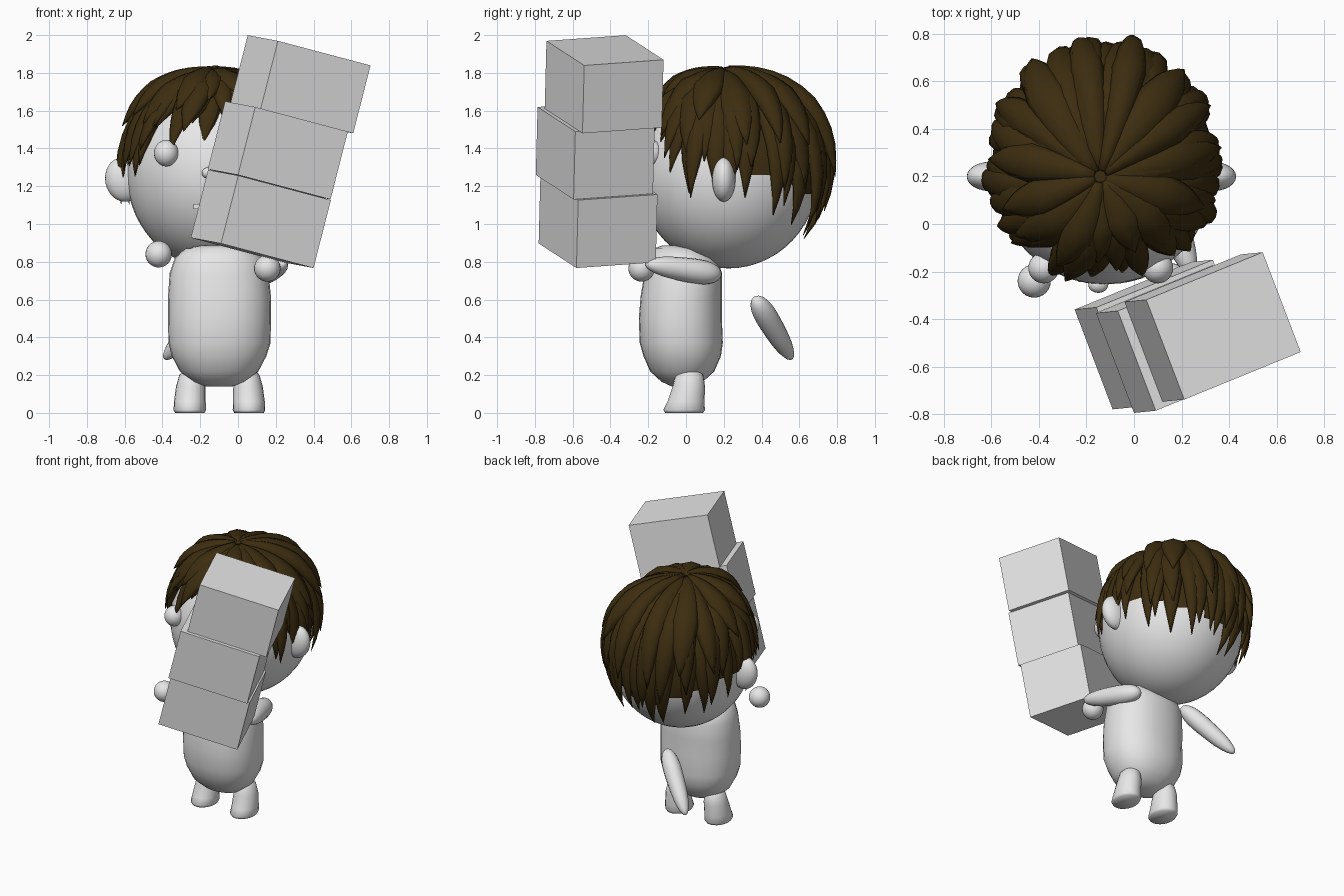
import bpy, bmesh, math, random
from mathutils import Vector, Matrix

if "Cube" in bpy.data.objects:
    bpy.data.objects.remove(bpy.data.objects["Cube"])

random.seed(4)


def material(name, rgb):
    m = bpy.data.materials.new(name)
    m.diffuse_color = (*rgb, 1)
    m.use_nodes = True
    m.node_tree.nodes["Principled BSDF"].inputs["Base Color"].default_value = m.diffuse_color
    return m


GREY = material("light_grey", (0.8, 0.8, 0.8))
BROWN = material("dark_brown", (0.045, 0.026, 0.005))


def finish(name, bm, mat, smooth=True):
    bmesh.ops.recalc_face_normals(bm, faces=bm.faces)
    for f in bm.faces:
        f.smooth = smooth
    me = bpy.data.meshes.new(name)
    bm.to_mesh(me)
    bm.free()
    me.materials.append(mat)
    ob = bpy.data.objects.new(name, me)
    bpy.context.collection.objects.link(ob)
    return ob


def ellipsoid(name, loc, radii, rot=None, seg=24, rings=16, taper=None):
    bm = bmesh.new()
    bmesh.ops.create_uvsphere(bm, u_segments=seg, v_segments=rings, radius=1)
    if taper is not None:  # fuller, tapered sausage
        for v in bm.verts:
            z = v.co.z
            if abs(z) < 0.999:
                k = math.sqrt((1 - abs(z) ** 3) / (1 - z * z)) * (1 - taper * z)
                v.co.x *= k
                v.co.y *= k
    mat = Matrix.Translation(loc) @ (rot or Matrix()) @ Matrix.Diagonal((*radii, 1))
    bmesh.ops.transform(bm, matrix=mat, verts=bm.verts)
    return finish(name, bm, GREY)


def skin(bm, rings):
    """Bridge consecutive rings of points and cap both ends."""
    loops = [[bm.verts.new(p) for p in r] for r in rings]
    n = len(loops[0])
    for a, b in zip(loops, loops[1:]):
        for i in range(n):
            bm.faces.new((a[i], a[(i + 1) % n], b[(i + 1) % n], b[i]))
    bm.faces.new(loops[0])
    bm.faces.new(loops[-1])


def loft(name, sections, power=1.0, n=28):
    """Sections are (z, cx, cy, rx, ry); power below 1 squares the outline."""
    def pw(v):
        return math.copysign(abs(v) ** power, v)
    bm = bmesh.new()
    skin(bm, [[(cx + rx * pw(math.cos(k * math.tau / n)),
                cy + ry * pw(math.sin(k * math.tau / n)), z) for k in range(n)]
              for z, cx, cy, rx, ry in sections])
    return finish(name, bm, GREY)


def limb(name, a, b, r, taper):
    a, b = Vector(a), Vector(b)
    d = b - a
    rot = d.to_track_quat('Z', 'Y').to_matrix().to_4x4()
    return ellipsoid(name, (a + b) / 2, (r, r, d.length / 2), rot, 16, 16, taper)


def lerp_table(table, x):
    for (x0, y0), (x1, y1) in zip(table, table[1:]):
        if x <= x1:
            return y0 + (y1 - y0) * (x - x0) / (x1 - x0)
    return table[-1][1]


# Head with ears, eyes, nose and mouth
ellipsoid("head", (-0.125, 0.225, 1.27), (0.465, 0.48, 0.505), None, 40, 28)
for side, tag in ((-1, "left"), (1, "right")):
    ellipsoid(tag + "_ear", (-0.137 + side * 0.468, 0.2, 1.235), (0.098, 0.062, 0.118),
              Matrix.Rotation(side * 0.2, 4, 'Y'))
    ellipsoid(tag + "_eye", (-0.14 + side * 0.24, -0.185, 1.375), (0.065, 0.065, 0.07))
ellipsoid("nose", (-0.15, -0.255, 1.27), (0.042, 0.035, 0.032))
bm = bmesh.new()
bmesh.ops.create_cube(bm, size=1, matrix=Matrix.Translation((-0.15, -0.23, 1.093))
                      @ Matrix.Diagonal((0.17, 0.03, 0.025, 1)))
finish("mouth", bm, GREY, False)

# Torso
loft("torso", [(0.14, -0.1, -0.02, 0.07, 0.055), (0.165, -0.1, -0.02, 0.14, 0.11),
               (0.22, -0.1, -0.02, 0.208, 0.17), (0.30, -0.1, -0.02, 0.25, 0.205),
               (0.37, -0.098, -0.025, 0.27, 0.22), (0.5, -0.098, -0.03, 0.273, 0.22),
               (0.62, -0.098, -0.025, 0.272, 0.215), (0.74, -0.1, -0.015, 0.262, 0.205),
               (0.82, -0.1, -0.02, 0.235, 0.185), (0.87, -0.1, -0.04, 0.18, 0.13),
               (0.885, -0.1, -0.05, 0.1, 0.08)], 0.9)

# Legs
for x, lean, tag in ((-0.255, 0.01, "left"), (0.058, -0.01, "right")):
    loft(tag + "_leg", [(0.0, x, -0.01, 0.078, 0.1), (0.015, x, -0.01, 0.086, 0.11),
                        (0.06, x, 0.0, 0.084, 0.098), (0.14, x + lean / 2, 0.015, 0.078, 0.086),
                        (0.2, x + lean, 0.018, 0.066, 0.074),
                        (0.235, x + lean, 0.018, 0.035, 0.04)], 1, 20)

# Arms and hands
limb("right_arm", (0.1, 0.185, 0.73), (0.245, -0.215, 0.79), 0.063, 0.2)
limb("left_arm", (-0.1, 0.365, 0.61), (-0.39, 0.56, 0.285), 0.058, 0.2)
ellipsoid("right_hand", (0.155, -0.235, 0.765), (0.07, 0.07, 0.07))
ellipsoid("left_hand", (-0.42, -0.24, 0.84), (0.07, 0.07, 0.07))

# Leaning stack of three boxes
wide, deep = Vector((0.49, 0.2, -0.13)), Vector((-0.16, 0.42, 0.03))
tall = wide.cross(deep).normalized() * 0.371
corners = (("bottom_box", (-0.09, -0.78, 0.897)), ("middle_box", (0.0, -0.795, 1.26)),
           ("top_box", (0.12, -0.748, 1.61)))
for name, corner in corners:
    c = Vector(corner)
    base = [c, c + wide, c + wide + deep, c + deep]
    bm = bmesh.new()
    skin(bm, [base, [p + tall for p in base]])
    finish(name, bm, GREY, False)

# Hair: tapered locks running from the crown over the skull
CENTRE = Vector((-0.13, 0.245, 1.26))
RADII = Vector((0.455, 0.475, 0.51))
TIP_Z = [(0, 1.46), (22, 1.42), (36, 1.5), (50, 1.36), (65, 1.2), (90, 1.13),
         (120, 1.08), (150, 0.99), (180, 0.95)]


def tip_height(angle):
    """Hair-line height; angle in degrees, 0 faces front."""
    return lerp_table(TIP_Z, abs((angle + 180) % 360 - 180))


def skull(theta, angle, lift):
    a = math.radians(angle)
    s, c = math.sin(theta), math.cos(theta)
    d = Vector((s * math.sin(a), -s * math.cos(a), c))
    up = max(0, c)
    full = (s ** 2.4 + up ** 2.4) ** (-1 / 2.4) if c > 0 else 1
    f = 1 + (full - 1) * max(0, -math.cos(a))  # fuller towards the back
    p = Vector((d.x * (RADII.x + lift), d.y * (RADII.y + lift), d.z * (RADII.z + lift))) * f
    return CENTRE + p + Vector((-0.012, -0.045, 0)) * up ** 2, d


def lock(bm, angle, tip_z, width, thick, lift, swirl, flare):
    end = math.acos(max(-0.95, min(0.95, (tip_z - CENTRE.z) / RADII.z)))
    steps, rings = 12, []
    for k in range(steps):
        t = k / (steps - 1)
        th = 0.05 + (end - 0.05) * t
        az = angle + swirl * (t - 0.6)
        p, d = skull(th, az, lift + flare * t * t)
        q, _ = skull(th + 0.02, az + swirl * 0.02, lift + flare * t * t)
        side = (q - p).cross(d).normalized()
        shape = lerp_table([(0, 0.3), (0.3, 0.75), (0.55, 1), (0.78, 0.72), (1, 0.03)], t)
        h = thick * (0.35 + 0.65 * shape) if t < 0.55 else thick * shape
        rings.append([p + side * (width * shape * math.cos(j * math.tau / 8))
                      + d * (h * math.sin(j * math.tau / 8)) for j in range(8)])
    skin(bm, rings)


# layer: count, tip rise, half width, thickness, lift, flare
LAYERS = ((28, 0.0, 0.07, 0.04, 0.01, 0.015), (22, 0.13, 0.075, 0.045, 0.02, 0.02),
          (15, 0.3, 0.08, 0.048, 0.03, 0.045))
bm = bmesh.new()
for i, (count, rise, w, h, lift, flare) in enumerate(LAYERS):
    for k in range(count):
        ang = 360 * (k + 0.5 * i) / count + random.uniform(-4, 4)
        front = abs((ang + 180) % 360 - 180) < 60
        z = tip_height(ang) + rise * (0.5 if front else 1) + random.uniform(-0.05, 0.08)
        lock(bm, ang, z, w * random.uniform(0.85, 1.15), h * random.uniform(0.85, 1.15),
             lift + random.uniform(-0.01, 0.012),
             random.uniform(-16, -4) if front else random.uniform(-10, 10), flare)
# long parting lock over the forehead and side tips by the cheeks
lock(bm, -14, 1.46, 0.08, 0.045, 0.035, -12, 0.04)
for ang, z in ((-24, 1.37), (-48, 1.38), (-58, 1.3), (-82, 1.12), (50, 1.34), (68, 1.15)):
    lock(bm, ang, z, 0.065, 0.035, 0.025, -8, 0.03)
finish("hair_locks", bm, BROWN)

# Scalp cap under the locks
bm = bmesh.new()
bmesh.ops.create_uvsphere(bm, u_segments=48, v_segments=32, radius=1)
for v in bm.verts:
    v.co = skull(math.acos(max(-1, min(1, v.co.z))),
                 math.degrees(math.atan2(v.co.x, -v.co.y)), 0.012)[0]
drop = []
for f in bm.faces:
    c = f.calc_center_median() - CENTRE
    if c.z + CENTRE.z < tip_height(math.degrees(math.atan2(c.x, -c.y))) + 0.16:
        drop.append(f)
bmesh.ops.delete(bm, geom=drop, context='FACES')
finish("hair_cap", bm, BROWN)
